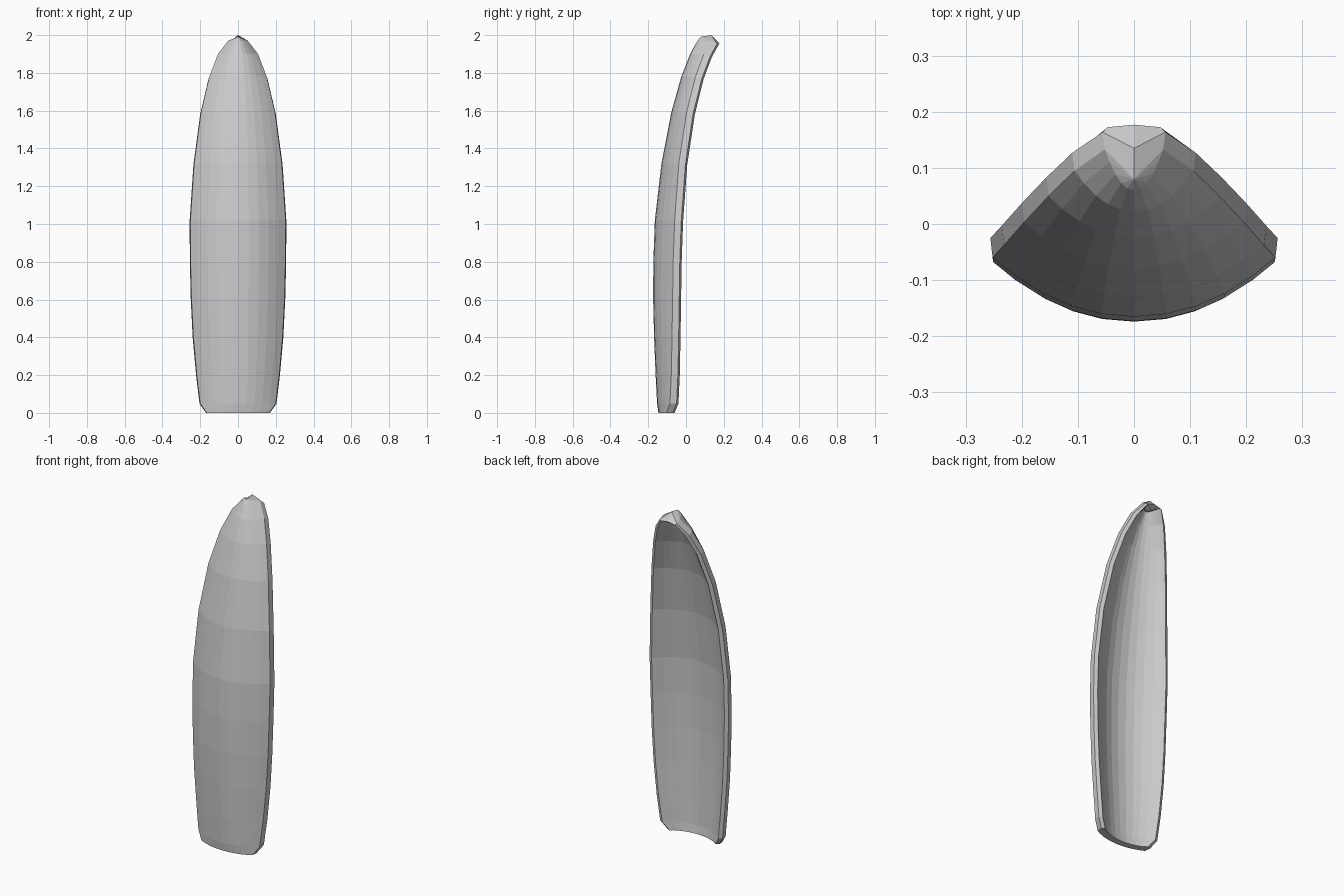
import bpy, bmesh, math

if "Cube" in bpy.data.objects:
    bpy.data.objects.remove(bpy.data.objects["Cube"])

# Stations up the shell: z, half width, front centre y, edge crease y
STATIONS = [
    (0.00, 0.170, -0.146, -0.105),
    (0.05, 0.204, -0.153, -0.085),
    (0.20, 0.222, -0.161, -0.078),
    (0.40, 0.240, -0.169, -0.074),
    (0.60, 0.250, -0.174, -0.071),
    (0.80, 0.255, -0.173, -0.068),
    (1.02, 0.256, -0.165, -0.060),
    (1.32, 0.236, -0.130, -0.038),
    (1.59, 0.200, -0.078, 0.003),
    (1.78, 0.156, -0.025, 0.050),
    (1.90, 0.110, 0.022, 0.095),
    (1.97, 0.056, 0.060, 0.133),
]
COLS = [-1, -0.84, -0.64, -0.44, -0.23, 0, 0.23, 0.44, 0.64, 0.84, 1]
N = len(COLS)


def section(i):
    """Closed cross-section: front curve, right rim, inner curve, left rim."""
    z, w, c, e = STATIONS[i]
    a, b = STATIONS[max(i - 1, 0)], STATIONS[min(i + 1, len(STATIONS) - 1)]
    tilt = max(0.0, math.atan2(b[2] - a[2], b[0] - a[0]))
    k = min(1.0, w / 0.12)

    def pt(x, y, d):
        return (x, y + d * math.cos(tilt), z - d * math.sin(tilt))

    def curve(half, depth_mid, depth_edge):
        return [pt(half * t, c + (e - c) * abs(t) ** 2.1,
                   depth_mid + (depth_edge - depth_mid) * t * t) for t in COLS]

    front = curve(w - 0.004, 0, 0)
    inner = curve(w - 0.036 * k, 0.040, 0.032)[::-1]
    rim = [(w, 0.035), (w - 0.020 * k, 0.045)]
    right = [pt(x, e, d) for x, d in rim]
    left = [pt(-x, e, d) for x, d in reversed(rim)]
    return front + right + inner + left


bm = bmesh.new()
rows = [[bm.verts.new(p) for p in section(i)] for i in range(len(STATIONS))]

# Rounded tip: every column converges to the centre plane
tip = [bm.verts.new(p) for p in
       [(0, 0.080, 1.992), (0, 0.135, 2.0), (0, 0.177, 1.958), (0, 0.145, 1.935)]]
rows.append([tip[0]] * N + [tip[1], tip[2]] + [tip[3]] * N + [tip[2], tip[1]])

# Skin between neighbouring sections
L = len(rows[0])
for lo, hi in zip(rows, rows[1:]):
    for j in range(L):
        k = (j + 1) % L
        face = list(dict.fromkeys([lo[j], lo[k], hi[k], hi[j]]))
        bm.faces.new(face)

# Bottom cap, bridged from front curve to inner curve
base = rows[0]
front, inner = base[:N], base[N + 2:2 * N + 2][::-1]
for j in range(N - 1):
    bm.faces.new([front[j], inner[j], inner[j + 1], front[j + 1]])
bm.faces.new([front[-1], inner[-1], base[N + 1], base[N]])
bm.faces.new([front[0], base[-1], base[-2], inner[0]])
bmesh.ops.recalc_face_normals(bm, faces=bm.faces)

mesh = bpy.data.meshes.new("curved_shell")
bm.to_mesh(mesh)
bm.free()
shell = bpy.data.objects.new("curved_shell", mesh)
bpy.context.collection.objects.link(shell)
